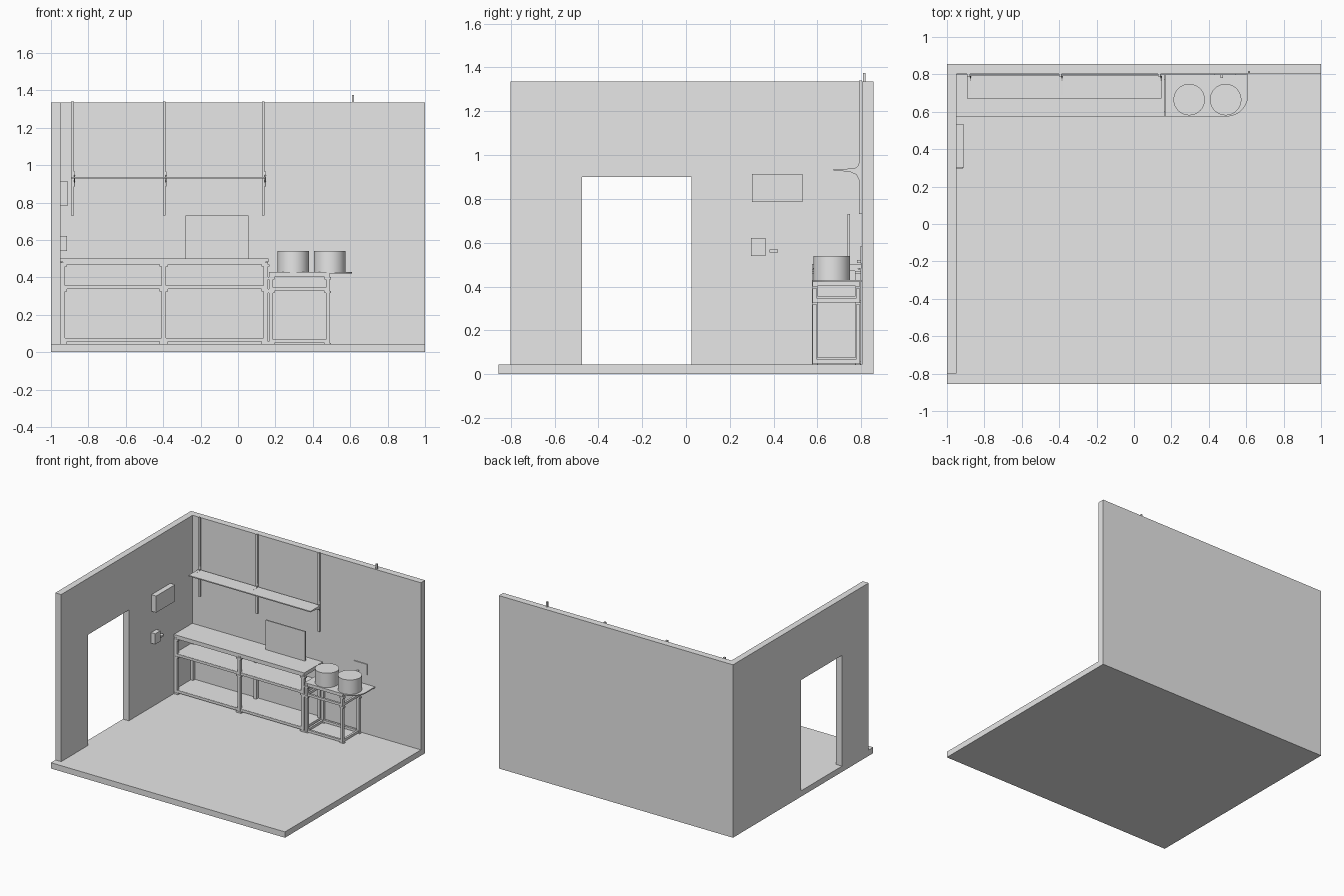
import bpy
import bmesh
import math
from mathutils import Vector

old = bpy.data.objects.get("Cube")
if old:
    bpy.data.objects.remove(old, do_unlink=True)

grey = bpy.data.materials.new("light_grey")
grey.use_nodes = True
grey.diffuse_color = (0.8, 0.8, 0.8, 1)
grey.node_tree.nodes["Principled BSDF"].inputs["Base Color"].default_value = (0.8, 0.8, 0.8, 1)


def finish(name, bm):
    bmesh.ops.recalc_face_normals(bm, faces=bm.faces)
    mesh = bpy.data.meshes.new(name)
    bm.to_mesh(mesh)
    bm.free()
    mesh.materials.append(grey)
    obj = bpy.data.objects.new(name, mesh)
    bpy.context.collection.objects.link(obj)
    return obj


def add_box(bm, xs, ys, zs):
    verts = bmesh.ops.create_cube(bm, size=1)["verts"]
    for v in verts:
        v.co = Vector([a + (c + 0.5) * (b - a) for c, (a, b) in zip(v.co, (xs, ys, zs))])


def box(name, xs, ys, zs):
    bm = bmesh.new()
    add_box(bm, xs, ys, zs)
    return finish(name, bm)


def extrude(name, points, direction):
    bm = bmesh.new()
    face = bm.faces.new([bm.verts.new(p) for p in points])
    ext = bmesh.ops.extrude_face_region(bm, geom=[face])["geom"]
    moved = [g for g in ext if isinstance(g, bmesh.types.BMVert)]
    bmesh.ops.translate(bm, verts=moved, vec=direction)
    return finish(name, bm)


def frame(name, leg_xs, leg_ys, top, levels, t):
    """Legs, with rails and joint collars at every level."""
    bm = bmesh.new()
    h = t / 2
    for x in leg_xs:
        for y in leg_ys:
            add_box(bm, (x - h, x + h), (y - h, y + h), (0.045, top))
            for z in levels:
                add_box(bm, (x - t * 0.9, x + t * 0.9), (y - h - 0.002, y + h + 0.002),
                        (z - 0.012, z))
    for z in levels:
        for y in leg_ys:
            add_box(bm, (leg_xs[0], leg_xs[-1]), (y - h * 0.8, y + h * 0.8), (z, z + 0.018))
        for x in leg_xs:
            add_box(bm, (x - h * 0.8, x + h * 0.8), (leg_ys[0], leg_ys[-1]), (z, z + 0.018))
    return finish(name, bm)


# Room shell
box("floor", (-1, 1), (-0.855, 0.855), (0, 0.045))
box("back_wall", (-1, 1), (0.803, 0.855), (0.045, 1.335))
profile = [(-0.8, 0.045), (-0.475, 0.045), (-0.475, 0.9), (0.025, 0.9),
           (0.025, 0.045), (0.803, 0.045), (0.803, 1.335), (-0.8, 1.335)]
extrude("left_wall_with_doorway", [(-1, y, z) for y, z in profile], (0.05, 0, 0))

# Long workbench
frame("bench_frame", (-0.936, -0.397, 0.148), (0.588, 0.785), 0.48, (0.057, 0.337, 0.47), 0.024)
box("bench_top", (-0.95, 0.163), (0.575, 0.8), (0.483, 0.502))
box("bench_middle_shelf", (-0.945, 0.158), (0.58, 0.797), (0.345, 0.357))
box("bench_bottom_shelf", (-0.945, 0.158), (0.58, 0.797), (0.062, 0.077))
box("bench_panel", (-0.28, 0.055), (0.738, 0.748), (0.502, 0.73))

# Small table with one rounded corner
frame("small_table_frame", (0.176, 0.48), (0.588, 0.785), 0.42, (0.05, 0.328, 0.402), 0.02)
r = 0.115
arc = [(0.61 - r + r * math.cos(a), 0.575 + r + r * math.sin(a))
       for a in [math.radians(-90 + 7.5 * i) for i in range(13)]]
outline = [(0.61, 0.8), (0.167, 0.8), (0.167, 0.575)] + arc
extrude("small_table_top", [(x, y, 0.421) for x, y in outline], (0, 0, 0.008))

# Two round pots
for side, x in (("left", 0.49), ("right", 0.295)):
    bm = bmesh.new()
    bmesh.ops.create_cone(bm, cap_ends=True, segments=48, radius1=0.084, radius2=0.084, depth=0.111)
    bmesh.ops.translate(bm, verts=bm.verts, vec=(x, 0.665, 0.4845))
    for f in bm.faces:
        f.smooth = len(f.verts) == 4
    for e in bm.edges:
        e.smooth = all(len(f.verts) == 4 for f in e.link_faces)
    finish(side + "_pot", bm)

# Wall shelf on three rails with curved brackets
box("wall_shelf", (-0.893, 0.148), (0.672, 0.793), (0.929, 0.937))
bracket = [(0.69, 0.929), (0.75, 0.923), (0.778, 0.91), (0.79, 0.885),
           (0.79, 0.965), (0.783, 0.948), (0.765, 0.938), (0.69, 0.937)]
for i, x in enumerate((-0.885, -0.395, 0.135)):
    box("shelf_rail_%d" % (i + 1), (x - 0.007, x + 0.008), (0.789, 0.804), (0.73, 1.34))
    extrude("shelf_bracket_%d" % (i + 1), [(x + 0.008, y, z) for y, z in bracket], (0.006, 0, 0))

# Fittings on the walls
box("wall_cabinet", (-0.951, -0.91), (0.302, 0.532), (0.785, 0.913))
box("dispenser", (-0.951, -0.915), (0.297, 0.362), (0.54, 0.622))
box("dispenser_hook", (-0.951, -0.925), (0.38, 0.42), (0.556, 0.57))
box("socket_plate", (0.43, 0.545), (0.796, 0.804), (0.505, 0.585))
box("socket_knob", (0.462, 0.476), (0.78, 0.797), (0.508, 0.522))
box("wall_top_peg", (0.609, 0.621), (0.808, 0.819), (1.33, 1.375))
